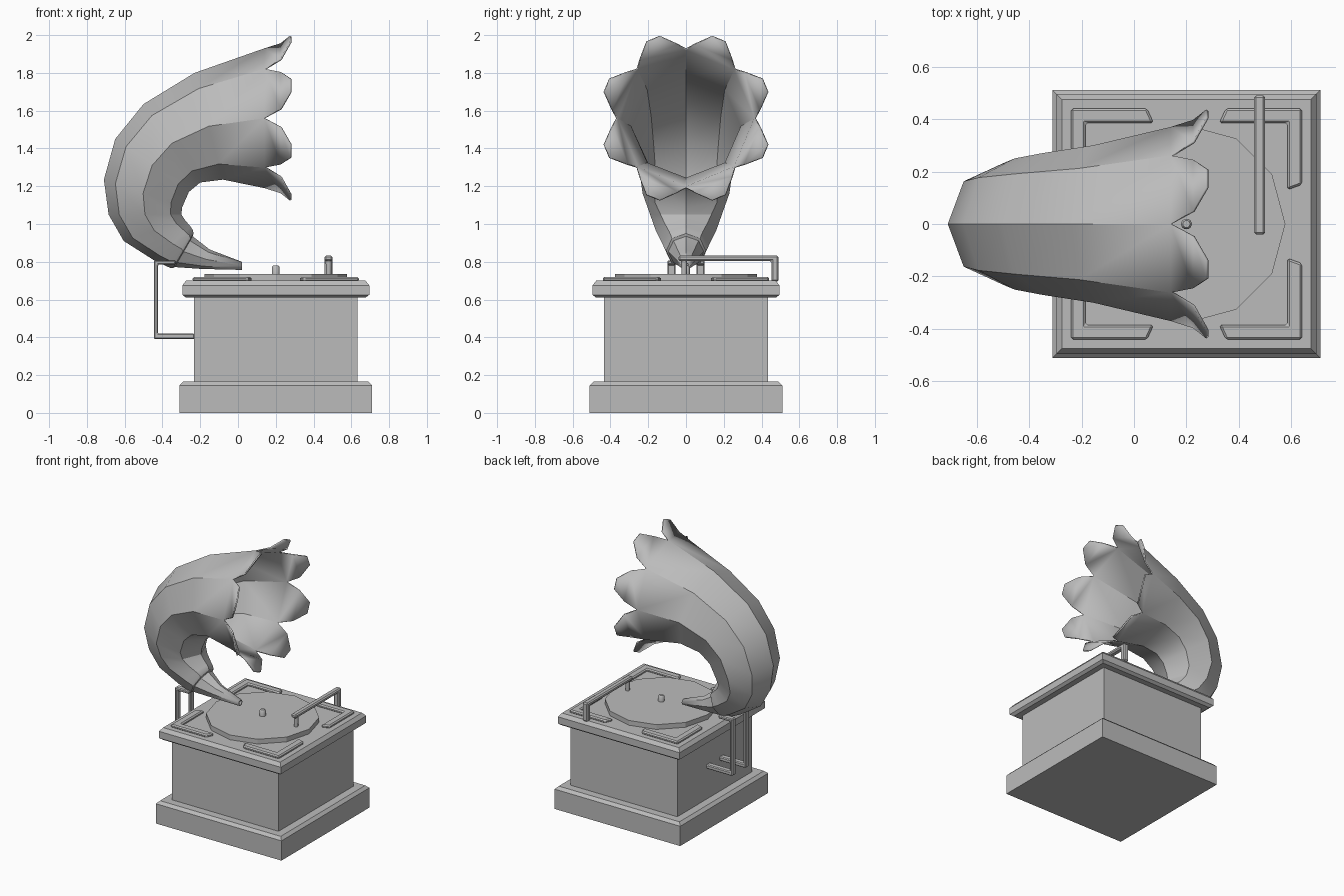
import bpy, bmesh
from math import sin, cos, pi, radians, sqrt
from mathutils import Vector

if "Cube" in bpy.data.objects:
    bpy.data.objects.remove(bpy.data.objects["Cube"])

grey = bpy.data.materials.new("plain grey")
grey.use_nodes = True
grey.diffuse_color = (0.5, 0.5, 0.5, 1)
grey.node_tree.nodes["Principled BSDF"].inputs["Base Color"].default_value = grey.diffuse_color
CX = 0.2  # cabinet centre in x


def finish(name, bm, bevel=0):
    bmesh.ops.recalc_face_normals(bm, faces=bm.faces)
    mesh = bpy.data.meshes.new(name)
    bm.to_mesh(mesh)
    bm.free()
    mesh.materials.append(grey)
    obj = bpy.data.objects.new(name, mesh)
    bpy.context.collection.objects.link(obj)
    if bevel:
        mod = obj.modifiers.new("Bevel", "BEVEL")
        mod.width = bevel
        mod.segments = 1
        mod.limit_method = "ANGLE"
    return obj


def smooth(obj, angle):
    bpy.ops.object.select_all(action="DESELECT")
    obj.select_set(True)
    bpy.context.view_layer.objects.active = obj
    bpy.ops.object.shade_smooth_by_angle(angle=radians(angle))


def bridge(bm, a, b):
    n = len(a)
    for i in range(n):
        bm.faces.new((a[i], a[(i + 1) % n], b[(i + 1) % n], b[i]))


def stack(name, rings, sides, x=CX, y=0, phase=0):
    """Closed solid of stacked polygon rings given as (radius, z)."""
    bm = bmesh.new()
    loops = [[bm.verts.new((x + r * cos(phase + 2 * pi * i / sides),
                            y + r * sin(phase + 2 * pi * i / sides), z))
              for i in range(sides)] for r, z in rings]
    for a, b in zip(loops, loops[1:]):
        bridge(bm, a, b)
    bm.faces.new(loops[0])
    bm.faces.new(loops[-1])
    return finish(name, bm)


def square(name, rings):
    return stack(name, [(h * sqrt(2), z) for h, z in rings], 4, phase=pi / 4)


def prism(name, points, depth, bevel):
    """Extrude a flat outline of 3D points along the depth vector."""
    bm = bmesh.new()
    face = bm.faces.new([bm.verts.new(p) for p in points])
    top = bmesh.ops.extrude_face_region(bm, geom=[face])["geom"]
    bmesh.ops.translate(bm, vec=depth, verts=[v for v in top if isinstance(v, bmesh.types.BMVert)])
    if not face.is_valid or len(bm.faces) < len(points) + 2:
        bm.faces.new([v for v in bm.verts][:len(points)])
    return finish(name, bm, bevel)


# Cabinet
square("base_plinth", [(0.51, 0), (0.51, 0.145), (0.49, 0.165)])
square("cabinet_body", [(0.433, 0.16), (0.433, 0.615)])
square("cabinet_lid", [(0.475, 0.61), (0.495, 0.625), (0.495, 0.675), (0.475, 0.7)])

# Turntable
stack("platter", [(0.377, 0.695), (0.377, 0.735)], 12)
smooth(stack("spindle", [(0.021, 0.73), (0.021, 0.772), (0.014, 0.78)], 10), 40)

# Raised corner trims on the lid
for sx, side in ((-1, "right"), (1, "left")):
    for sy, end in ((-1, "front"), (1, "back")):
        outline = [(0.15, 0.44), (0.44, 0.44), (0.44, 0.15),
                   (0.385, 0.13), (0.385, 0.385), (0.125, 0.385)]
        prism(f"corner_trim_{end}_{side}",
              [(CX + sx * x, sy * y, 0.695) for x, y in outline], (0, 0, 0.025), 0.008)

# Tone arm: post and bar in one outline, with a needle at the free end
prism("tone_arm", [(0.458, y, z) for y, z in
                   [(-0.04, 0.803), (-0.04, 0.832), (0.49, 0.832),
                    (0.49, 0.695), (0.452, 0.695), (0.452, 0.803)]], (0.042, 0, 0), 0.008)
smooth(stack("needle", [(0.014, 0.735), (0.016, 0.81)], 8, 0.48, -0.01), 50)

# Paired brackets holding the horn
for sy, side in ((-1, "front"), (1, "back")):
    prism(f"horn_bracket_{side}", [(x, sy * 0.077 - 0.022, z) for x, z in
                                   [(-0.23, 0.39), (-0.445, 0.39), (-0.445, 0.808), (-0.33, 0.808),
                                    (-0.33, 0.785), (-0.424, 0.785), (-0.424, 0.42), (-0.23, 0.42)]],
          (0, 0.044, 0), 0.006)

# Horn: octagonal sections from the rim to the mouthpiece,
# each as outer (x, z), inner (x, z) and sideways radius
SECTIONS = [
    (0.14, 1.93, 0.14, 1.19, 0.37),
    (-0.23, 1.80, -0.08, 1.235, 0.30),
    (-0.50, 1.635, -0.20, 1.22, 0.27),
    (-0.65, 1.45, -0.26, 1.17, 0.25),
    (-0.71, 1.235, -0.295, 1.09, 0.23),
    (-0.685, 1.05, -0.30, 1.05, 0.19),
    (-0.605, 0.91, -0.28, 1.02, 0.16),
    (-0.44, 0.805, -0.25, 0.985, 0.125),
    (-0.36, 0.768, -0.24, 0.97, 0.113),
    (-0.345, 0.766, -0.235, 0.95, 0.105),
    (-0.335, 0.772, -0.24, 0.935, 0.094),
    (-0.19, 0.762, -0.15, 0.865, 0.053),
    (0.02, 0.757, 0.02, 0.80, 0.023),
]
bm = bmesh.new()
loops = []
for ox, oz, ix, iz, side in SECTIONS:
    mid = Vector(((ox + ix) / 2, 0, (oz + iz) / 2))
    up = Vector((ox, 0, oz)) - mid
    loops.append([bm.verts.new(mid + up * sin(k * pi / 4) + Vector((0, side * cos(k * pi / 4), 0)))
                  for k in range(8)])
for a, b in zip(loops, loops[1:]):
    bridge(bm, a, b)


# Eight flared petals around the rim
def petal_point(angle, r, x):
    return bm.verts.new((x, r * cos(radians(angle)), 1.56 + r * sin(radians(angle))))


for k in range(8):
    c = 45 * k + 22.5
    s1, s2 = (petal_point(c + d, 0.40, 0.225) for d in (-15.3, 15.3))
    t1, t2 = (petal_point(c + d, 0.458, 0.275) for d in (-4.8, 4.8))
    bm.faces.new((loops[0][k], loops[0][(k + 1) % 8], s2, s1))
    bm.faces.new((s1, s2, t2, t1))
horn = finish("horn", bm)
shell = horn.modifiers.new("Thickness", "SOLIDIFY")
shell.thickness = 0.01
shell.offset = -1
smooth(horn, 32)
